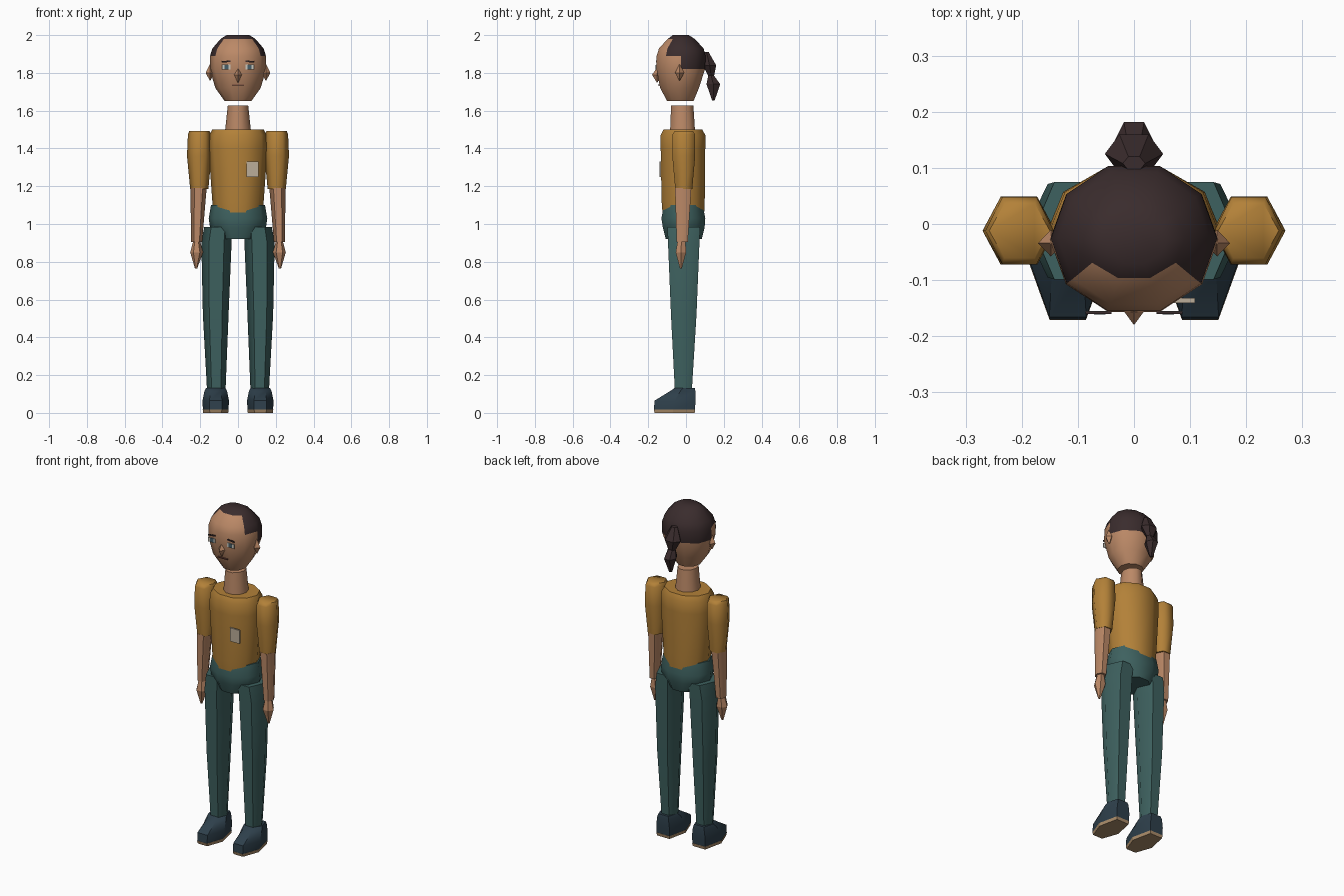
import bpy, bmesh, math
from mathutils import Vector

cube = bpy.data.objects.get("Cube")
if cube:
    bpy.data.objects.remove(cube, do_unlink=True)


def material(name, rgb):
    m = bpy.data.materials.new(name)
    m.use_nodes = True
    colour = (*rgb, 1)
    m.diffuse_color = colour
    bsdf = next(n for n in m.node_tree.nodes if n.type == 'BSDF_PRINCIPLED')
    bsdf.inputs["Base Color"].default_value = colour
    return m


skin = material("skin", (0.50, 0.25, 0.135))
hair = material("dark_hair", (0.042, 0.025, 0.026))
shirt = material("mustard_shirt", (0.45, 0.22, 0.04))
pants = material("teal_trousers", (0.048, 0.12, 0.115))
leather = material("slate_shoe", (0.027, 0.05, 0.07))
tan = material("tan_sole", (0.40, 0.26, 0.14))
cream = material("cream_badge", (0.50, 0.42, 0.32))
white = material("eye_white", (0.60, 0.57, 0.50))
iris_grey = material("iris_grey", (0.06, 0.11, 0.14))
lip = material("lip_brown", (0.17, 0.06, 0.045))


def finish(name, bm, mats, angle):
    bmesh.ops.recalc_face_normals(bm, faces=bm.faces)
    me = bpy.data.meshes.new(name)
    bm.to_mesh(me)
    bm.free()
    for m in mats:
        me.materials.append(m)
    ob = bpy.data.objects.new(name, me)
    bpy.context.collection.objects.link(ob)
    if angle:
        bpy.ops.object.select_all(action='DESELECT')
        ob.select_set(True)
        bpy.context.view_layer.objects.active = ob
        bpy.ops.object.shade_smooth_by_angle(angle=math.radians(angle))
    return ob


def skin_rings(name, rings, mats, angle):
    """Bridge closed rings of points and cap both ends."""
    bm = bmesh.new()
    loops = [[bm.verts.new(p) for p in ring] for ring in rings]
    n = len(loops[0])
    for a, b in zip(loops, loops[1:]):
        for i in range(n):
            j = (i + 1) % n
            bm.faces.new((a[i], a[j], b[j], b[i]))
    bm.faces.new(loops[0])
    bm.faces.new(loops[-1])
    return finish(name, bm, mats, angle)


def loft(name, sections, mat, sides=10, angle=50):
    """Stack ellipses given as (x, y, z, radius_x, radius_y)."""
    turn = [math.tau * i / sides for i in range(sides)]
    rings = [[(x + rx * math.cos(t), y + ry * math.sin(t), z) for t in turn]
             for x, y, z, rx, ry in sections]
    return skin_rings(name, rings, [mat], angle)


def gem(name, x, y, z, rx, ry, low, high, mat, sides=4):
    tip = 0.002
    return loft(name, [(x, y, low, tip, tip), (x, y, z, rx, ry),
                       (x, y, high, tip, tip)], mat, sides, 0)


def plate(name, x, y, z, w, h, mat, tilt=0, depth=0.004):
    bm = bmesh.new()
    bmesh.ops.create_cube(bm, size=1)
    bmesh.ops.scale(bm, vec=(w, depth, h), verts=bm.verts)
    ob = finish(name, bm, [mat], 0)
    ob.location = (x, y, z)
    ob.rotation_euler.y = tilt
    return ob


# Head, with the hair as the upper and rear faces
head = loft("head", [
    (0, -0.03, 1.65, 0.070, 0.073),
    (0, -0.034, 1.72, 0.120, 0.108),
    (0, -0.028, 1.82, 0.150, 0.135),
    (0, -0.026, 1.89, 0.148, 0.136),
    (0, -0.025, 1.93, 0.135, 0.124),
    (0, -0.025, 1.98, 0.092, 0.075),
    (0, -0.028, 2.0, 0.060, 0.044)], skin)
head.data.materials.append(hair)
for f in head.data.polygons:
    z, y = f.center.z, f.center.y
    hairline = (9 if z < 1.82 else -0.03 if z < 1.89 else -0.09 if z < 1.93
                else -0.1 if z < 1.98 else -9)
    f.material_index = int(y > hairline)

# Ponytail in two tufts
loft("ponytail", [
    (0, 0.108, 1.91, 0.020, 0.014),
    (0, 0.125, 1.84, 0.052, 0.040),
    (0, 0.133, 1.785, 0.024, 0.018),
    (0, 0.145, 1.74, 0.036, 0.042),
    (0, 0.145, 1.655, 0.010, 0.008)], hair, 6, 0)

# Face
gem("nose", 0, -0.153, 1.79, 0.02, 0.027, 1.75, 1.825, skin)
plate("mouth", 0, -0.143, 1.735, 0.062, 0.006, lip, depth=0.009)

# Neck, torso and hips
loft("neck", [(0, -0.018, 1.48, 0.07, 0.07),
              (0, -0.02, 1.627, 0.054, 0.062)], skin)
loft("torso", [
    (0, -0.014, 1.06, 0.130, 0.116),
    (0, -0.015, 1.12, 0.136, 0.120),
    (0, -0.016, 1.40, 0.156, 0.124),
    (0, -0.016, 1.47, 0.152, 0.124),
    (0, -0.016, 1.50, 0.136, 0.108)], shirt)
loft("hips", [
    (0, -0.012, 0.92, 0.095, 0.100),
    (0, -0.012, 0.98, 0.148, 0.116),
    (0, -0.014, 1.03, 0.155, 0.122),
    (0, -0.014, 1.10, 0.143, 0.108)], pants)
plate("chest_badge", 0.077, -0.136, 1.29, 0.064, 0.08, cream, depth=0.009)


def foot_ring(x, z, toe, heel, width, ankle_y):
    """Six-sided sole outline with a blunt toe and heel."""
    half = [(width * 0.47, toe), (width, ankle_y), (width * 0.62, heel)]
    outline = half + [(-px, py) for px, py in reversed(half)]
    return [(x + px, py, z) for px, py in outline]


# Parts that come in pairs
for side, s in (("left", 1), ("right", -1)):
    gem(side + "_ear", s * 0.148, -0.034, 1.80, 0.023, 0.024, 1.76, 1.845, skin)
    plate(side + "_eye", s * 0.063, -0.157, 1.831, 0.046, 0.025, white)
    plate(side + "_iris", s * 0.061, -0.159, 1.831, 0.021, 0.024, iris_grey)
    plate(side + "_brow", s * 0.063, -0.158, 1.86, 0.046, 0.008, hair, s * 0.08)

    loft(side + "_sleeve", [
        (s * 0.205, -0.012, 1.185, 0.048, 0.052),
        (s * 0.205, -0.012, 1.36, 0.065, 0.070),
        (s * 0.204, -0.012, 1.475, 0.061, 0.069),
        (s * 0.204, -0.012, 1.492, 0.054, 0.056)], shirt, 6, 62)
    loft(side + "_forearm", [
        (s * 0.219, -0.02, 0.905, 0.029, 0.034),
        (s * 0.209, -0.015, 1.19, 0.043, 0.050)], skin, 6, 62)
    loft(side + "_hand", [
        (s * 0.222, -0.027, 0.765, 0.006, 0.006),
        (s * 0.219, -0.027, 0.85, 0.034, 0.032),
        (s * 0.219, -0.024, 0.91, 0.018, 0.024)], skin, 6, 0)

    loft(side + "_leg", [
        (s * 0.115, -0.014, 0.12, 0.049, 0.052),
        (s * 0.118, -0.012, 0.52, 0.068, 0.078),
        (s * 0.114, -0.012, 0.90, 0.080, 0.096),
        (s * 0.105, -0.012, 0.985, 0.074, 0.100)], pants, 6, 62)

    x = s * 0.118
    skin_rings(side + "_shoe", [
        foot_ring(x, 0.018, -0.170, 0.048, 0.068, -0.07),
        foot_ring(x, 0.065, -0.166, 0.050, 0.070, -0.06),
        foot_ring(x, 0.115, -0.085, 0.050, 0.060, -0.03),
        foot_ring(x, 0.132, -0.060, 0.046, 0.052, -0.015)], [leather], 40)
    skin_rings(side + "_sole", [
        foot_ring(x, 0.0, -0.166, 0.046, 0.066, -0.07),
        foot_ring(x, 0.018, -0.171, 0.049, 0.069, -0.07)], [tan], 0)
